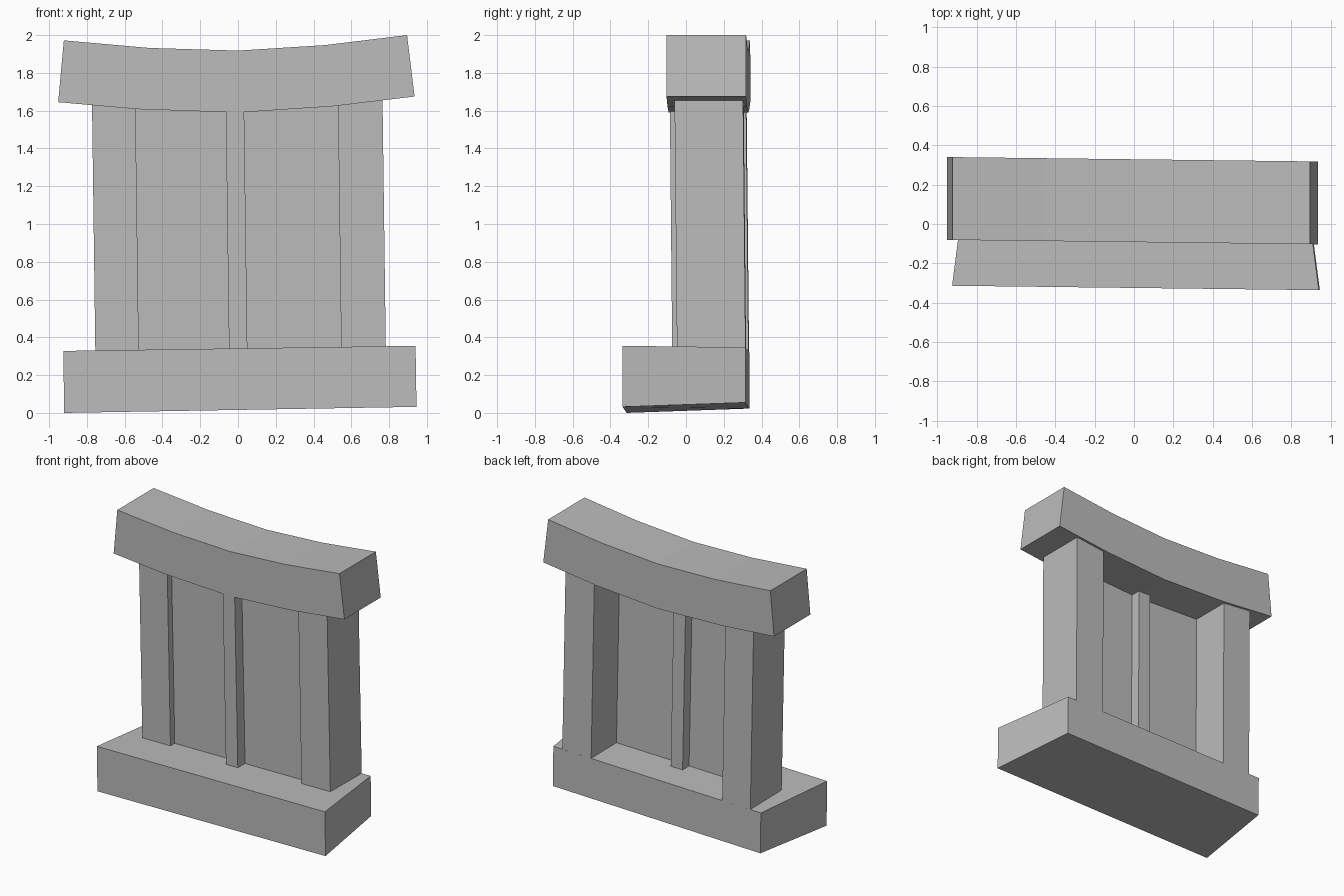
import bpy
import bmesh

cube = bpy.data.objects.get("Cube")
if cube:
    bpy.data.objects.remove(cube, do_unlink=True)

stone = bpy.data.materials.new("grey stone")
stone.use_nodes = True
GREY = (0.5, 0.5, 0.5, 1)
stone.diffuse_color = GREY
stone.node_tree.nodes["Principled BSDF"].inputs["Base Color"].default_value = GREY

YAW = -0.012   # the whole frame is turned slightly
LEAN = -0.01   # uprights lean slightly forward


def prism(name, outline, y0, y1, lean=0.0, back=lambda x, z: (x, z)):
    """Extrude an x-z outline from y0 to y1, reshaping the back end."""
    bm = bmesh.new()
    front = [bm.verts.new((x, y0 + YAW * x + lean * z, z)) for x, z in outline]
    rear = []
    for x, z in outline:
        bx, bz = back(x, z)
        rear.append(bm.verts.new((bx, y1 + YAW * bx + lean * z, bz)))
    bm.faces.new(front)
    bm.faces.new(rear[::-1])
    n = len(outline)
    for i in range(n):
        j = (i + 1) % n
        bm.faces.new((front[j], front[i], rear[i], rear[j]))
    bmesh.ops.recalc_face_normals(bm, faces=bm.faces)
    mesh = bpy.data.meshes.new(name)
    bm.to_mesh(mesh)
    bm.free()
    mesh.materials.append(stone)
    obj = bpy.data.objects.new(name, mesh)
    bpy.context.collection.objects.link(obj)
    return obj


def upright(name, x0, x1, y0, y1, top, shift=-0.018):
    """A vertical member that leans sideways by shift."""
    z0 = 0.3
    outline = [(x0, z0), (x1, z0), (x1 + shift, top), (x0 + shift, top)]
    return prism(name, outline, y0, y1, LEAN)


# Sill, narrower and shallower at the back
prism("sill", [(-0.92, 0.0), (0.945, 0.032), (0.94, 0.355), (-0.925, 0.328)],
      -0.325, 0.325,
      back=lambda x, z: (x * 0.91, z + (0.023 if z < 0.2 else -0.008)))

# Posts, centre bar and recessed panel
upright("right_post", -0.755, -0.525, -0.035, 0.328, 1.65)
upright("left_post", 0.547, 0.783, -0.035, 0.328, 1.67)
upright("centre_bar", -0.047, 0.05, -0.069, 0.11, 1.63)
upright("panel", -0.6, 0.6, 0.015, 0.035, 1.63)

# Sagging lintel
lower = [(-0.952, 1.645), (-0.53, 1.608), (0.0, 1.59), (0.5, 1.623), (0.935, 1.675)]
upper = [(0.895, 2.0), (0.46, 1.947), (0.0, 1.918), (-0.47, 1.932), (-0.922, 1.972)]
prism("lintel", lower + upper, -0.092, 0.329)
